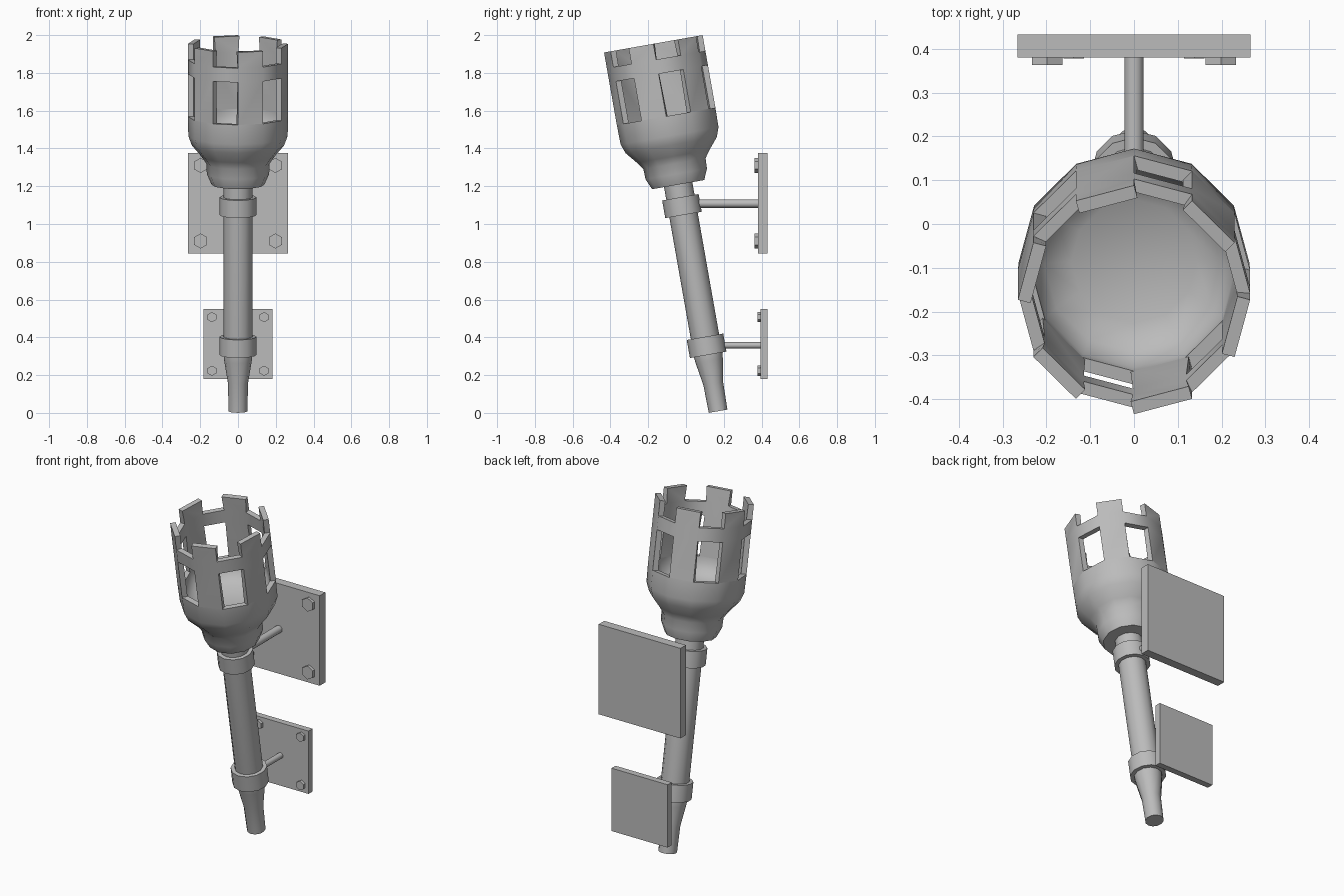
import bpy, bmesh, math

if "Cube" in bpy.data.objects:
    bpy.data.objects.remove(bpy.data.objects["Cube"])

SIDES = 12
TILT = math.radians(10)
BASE = (0, 0.17, 0.009)

metal = bpy.data.materials.new("grey_metal")
metal.use_nodes = True
GREY = (0.5, 0.5, 0.5, 1)
metal.diffuse_color = GREY
metal.node_tree.nodes["Principled BSDF"].inputs["Base Color"].default_value = GREY


def finish(name, bm, tilted=False, wall=0):
    """Turn a bmesh into a shaded object, optionally tilted with the torch."""
    bmesh.ops.recalc_face_normals(bm, faces=bm.faces)
    mesh = bpy.data.meshes.new(name)
    bm.to_mesh(mesh)
    bm.free()
    mesh.materials.append(metal)
    obj = bpy.data.objects.new(name, mesh)
    bpy.context.collection.objects.link(obj)
    bpy.ops.object.select_all(action='DESELECT')
    obj.select_set(True)
    bpy.context.view_layer.objects.active = obj
    if wall:
        mod = obj.modifiers.new("wall", 'SOLIDIFY')
        mod.thickness = wall
        mod.offset = -1
        mod.use_even_offset = True
        bpy.ops.object.modifier_apply(modifier=mod.name)
    bpy.ops.object.shade_smooth_by_angle(angle=math.radians(38))
    if tilted:
        obj.location = BASE
        obj.rotation_euler.x = TILT
    return obj


def ring(bm, radius, z):
    step = math.tau / SIDES
    return [bm.verts.new((radius * math.cos(k * step), radius * math.sin(k * step), z))
            for k in range(SIDES)]


def lathe(name, profile):
    """Spin (radius, height) points around the torch axis and cap both ends."""
    bm = bmesh.new()
    rings = [ring(bm, r, z) for r, z in profile]
    for low, high in zip(rings, rings[1:]):
        for k in range(SIDES):
            n = (k + 1) % SIDES
            bm.faces.new((low[k], low[n], high[n], high[k]))
    bm.faces.new(rings[0])
    bm.faces.new(rings[-1])
    return finish(name, bm, tilted=True)


def box(name, x, y0, y1, z0, z1):
    bm = bmesh.new()
    bmesh.ops.create_cube(bm, size=1)
    for v in bm.verts:
        v.co = (x * 2 * v.co.x, y0 if v.co.y < 0 else y1, z0 if v.co.z < 0 else z1)
    return finish(name, bm)


def rod(name, sides, radius, x, z, y0, y1):
    """Prism running along y, with a corner pointing up."""
    bm = bmesh.new()
    bmesh.ops.create_cone(bm, cap_ends=True, segments=sides, radius1=radius,
                          radius2=radius, depth=y1 - y0)
    for v in bm.verts:
        v.co = (x + v.co.x, (y0 + y1) / 2 + v.co.z, z + v.co.y)
    return finish(name, bm)


# Handle with a narrow tail, and its two collars
lathe("handle", [(0.05, 0), (0.053, 0.15), (0.073, 0.27), (0.076, 0.3), (0.076, 1.25)])
lathe("lower_collar", [(0.098, 0.303), (0.098, 0.4)])
lathe("upper_collar", [(0.098, 1.055), (0.098, 1.15)])

# Hollow bowl: outside going up, then inside going down to the floor
lathe("bowl", [(0.14, 1.218), (0.165, 1.275), (0.167, 1.33), (0.195, 1.37), (0.245, 1.43),
               (0.263, 1.48), (0.265, 1.585), (0.234, 1.585), (0.232, 1.55),
               (0.205, 1.5), (0.143, 1.468)])

# Basket wall: alternating tall posts and window bays bridged by a band
bm = bmesh.new()
levels = [ring(bm, 0.265, z) for z in (1.585, 1.813, 1.89, 1.975)]
for row in range(3):
    for k in range(SIDES):
        if k % 2 == 1 or row == 1:
            n = (k + 1) % SIDES
            a, b = levels[row], levels[row + 1]
            bm.faces.new((a[k], a[n], b[n], b[k]))
finish("basket_wall", bm, tilted=True, wall=0.03)

# Wall brackets: plate, rod to the collar and four hex bolts each
for label, half, y, z0, z1, rod_z, rod_r, rod_y, bolt_x, bolt_z, bolt_r in (
        ("upper", 0.266, 0.38, 0.845, 1.375, 1.108, 0.022, 0.03, 0.198, 0.2, 0.04),
        ("lower", 0.183, 0.395, 0.18, 0.55, 0.358, 0.017, 0.16, 0.138, 0.142, 0.027)):
    box(label + "_plate", half, y, 0.432, z0, z1)
    rod(label + "_rod", SIDES, rod_r, 0, rod_z, rod_y, y + 0.01)
    mid = (z0 + z1) / 2
    for side, sx in (("left", 1), ("right", -1)):
        for height, sz in (("top", 1), ("bottom", -1)):
            rod(f"{label}_bolt_{height}_{side}", 6, bolt_r, sx * bolt_x,
                mid + sz * bolt_z, y - 0.017, y + 0.01)
